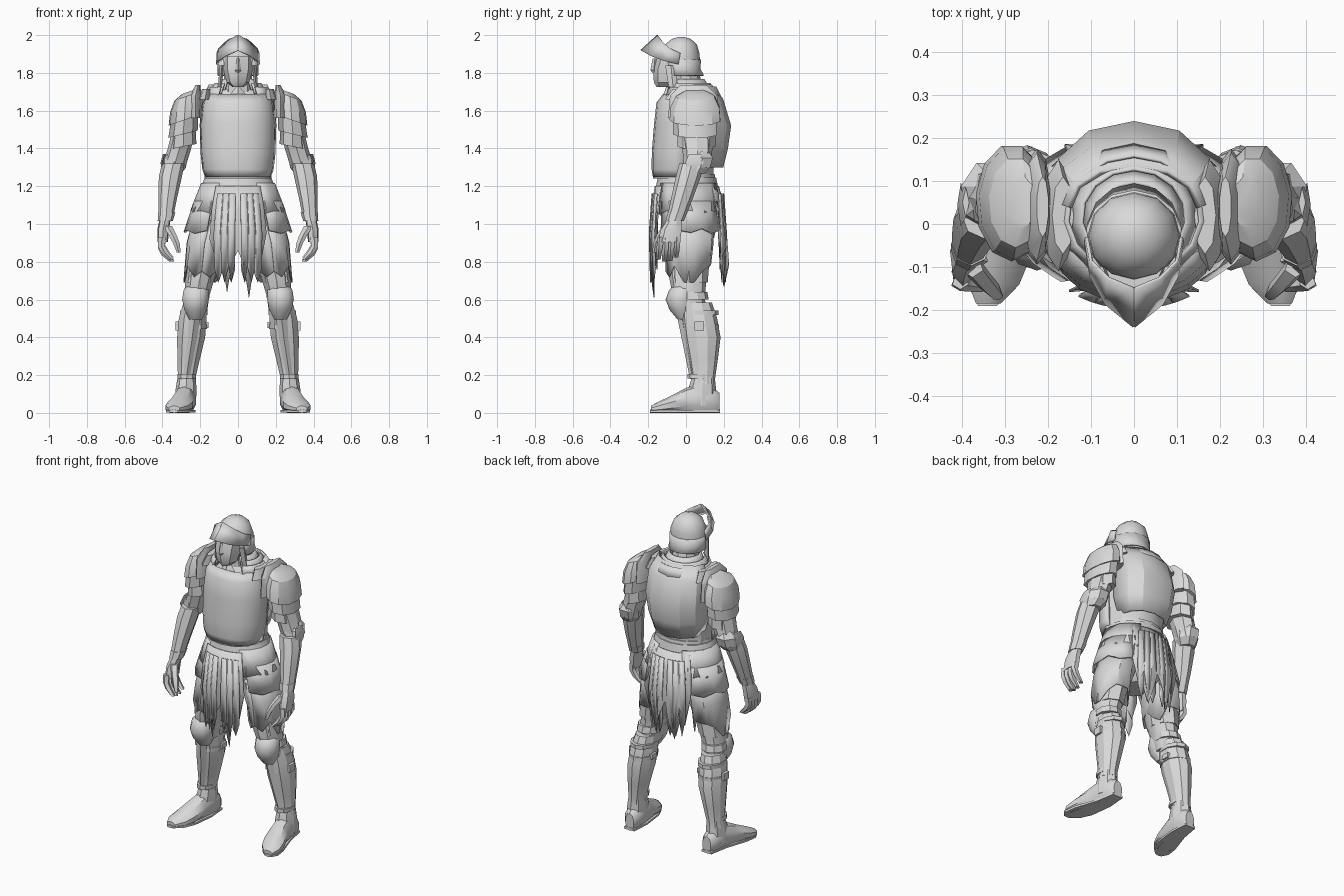
import bpy, bmesh, math, random
from mathutils import Vector

random.seed(4)
PI, TAU = math.pi, 2 * math.pi
steel = bpy.data.materials.new("worn_grey")
steel.diffuse_color = (0.7, 0.7, 0.7, 1)


def finish(name, bm, mirror=False, thick=0, angle=32):
    bmesh.ops.recalc_face_normals(bm, faces=bm.faces)
    me = bpy.data.meshes.new(name)
    bm.to_mesh(me)
    bm.free()
    me.materials.append(steel)
    ob = bpy.data.objects.new(name, me)
    bpy.context.collection.objects.link(ob)
    bpy.context.view_layer.objects.active = ob
    bpy.ops.object.select_all(action='DESELECT')
    ob.select_set(True)
    bpy.ops.object.shade_smooth_by_angle(angle=math.radians(angle))
    if thick:
        m = ob.modifiers.new("thickness", 'SOLIDIFY')
        m.thickness, m.offset = thick, 0
    if mirror:
        ob.modifiers.new("mirror", 'MIRROR')
    return ob


def loft(name, rings, n=10, arc=None, mirror=False, thick=0, hem=None,
         pleat=0, p=1.0, lengthwise=False, angle=32, tilt=0):
    """Rings of (x, y, z, rx, ry). Angle 0 faces front. An arc gives an open sheet;
    hem lists how far each column's lower edge drops; tilt lowers the outer side."""
    bm = bmesh.new()
    a0, a1 = arc or (0, TAU)
    cols = n + 1 if arc else n
    grid = []
    for k, (cx, cy, cz, rx, ry) in enumerate(rings):
        row = []
        for i in range(cols):
            a = a0 + (a1 - a0) * i / n
            s, c = math.sin(a), -math.cos(a)
            s = math.copysign(abs(s) ** p, s)
            c = math.copysign(abs(c) ** p, c)
            f = 1 + pleat * (-1) ** i * k / (len(rings) - 1)
            if lengthwise:
                co = (cx + rx * s, cy, max(0, cz + ry * c))
            else:
                drop = hem[i % len(hem)] if hem and k == len(rings) - 1 else 0
                co = (cx + rx * s * f, cy + ry * c * f, cz - drop - tilt * rx * s)
            row.append(bm.verts.new(co))
        grid.append(row)
    for r0, r1 in zip(grid, grid[1:]):
        for i in range(n):
            j = (i + 1) % cols
            bm.faces.new((r0[i], r0[j], r1[j], r1[i]))
    if not arc and not thick:
        bm.faces.new(grid[0])
        bm.faces.new(grid[-1])
    return finish(name, bm, mirror, thick, angle)


def box(name, at, size, mirror=True):
    bm = bmesh.new()
    bmesh.ops.create_cube(bm, size=1)
    for v in bm.verts:
        v.co = Vector(at) + Vector(v.co[i] * size[i] for i in range(3))
    return finish(name, bm, mirror)


# Head and helmet
loft("face_plate", [(0, -.10, 1.725, .03, .055), (0, -.095, 1.75, .06, .075),
                    (0, -.085, 1.82, .078, .09), (0, -.07, 1.89, .08, .08)], 8)
loft("nose", [(0, -.165, 1.875, .008, .012), (0, -.170, 1.815, .017, .018),
              (0, -.165, 1.80, .010, .012)], 4)
loft("helmet_dome", [(0, -.025, 1.99, .015, .015), (0, -.025, 1.98, .05, .05),
                     (0, -.027, 1.95, .085, .085), (0, -.028, 1.90, .105, .10),
                     (0, -.028, 1.86, .108, .102)], 12, angle=45)
loft("helmet_neck_guard", [(0, -.025, 1.87, .107, .099), (0, -.02, 1.82, .104, .092),
                           (0, -.015, 1.785, .105, .105)], 10, (.25 * PI, 1.75 * PI), thick=.01)
loft("cheek_strap", [(.085, -.08, 1.84, .012, .03), (.095, -.07, 1.74, .01, .024),
                     (.105, -.06, 1.67, .012, .015)], 4, mirror=True)

# Raised visor: a ridged beak wrapping the brow
bm = bmesh.new()
top = [(0, -.15, 2.0), (.06, -.125, 1.965), (.10, -.085, 1.93), (.11, -.03, 1.905)]
low = [(0, -.238, 1.92), (.065, -.185, 1.89), (.10, -.12, 1.865), (.112, -.04, 1.845)]
tv, lv = [[bm.verts.new(c) for c in row] for row in (top, low)]
for i in range(3):
    bm.faces.new((tv[i], tv[i + 1], lv[i + 1], lv[i]))
finish("raised_visor", bm, True, .008)

# Neck and layered collar
loft("neck", [(0, -.01, 1.84, .07, .07), (0, .01, 1.68, .09, .09)], 10)
for i in range(3):
    loft("collar_%d" % (i + 1), [(0, .01 + .005 * i, 1.765 - .02 * i, .088 + .033 * i, .085 + .026 * i),
                                 (0, .015 + .005 * i, 1.71 - .02 * i, .12 + .03 * i, .11 + .025 * i)],
         12, (.2 * PI, 1.8 * PI), thick=.008)
loft("throat_wedge", [(0, -.09, 1.725, .01, .015), (0, -.10, 1.67, .055, .025)], 4)

# Torso
loft("body", [(0, .03, 1.72, .11, .09), (0, .03, 1.66, .19, .13), (0, .02, 1.5, .20, .16),
              (0, .00, 1.32, .18, .145), (0, .00, 1.2, .175, .145)], 12)
loft("breastplate", [(0, .0, 1.685, .155, .115), (0, .0, 1.64, .18, .15), (0, .01, 1.53, .195, .172),
                     (0, .0, 1.38, .192, .174), (0, -.01, 1.29, .182, .165), (0, -.01, 1.25, .168, .158)],
     10, (-.5 * PI, .5 * PI), thick=.014, p=.85)
loft("backplate", [(0, .03, 1.735, .15, .10), (0, .04, 1.66, .188, .15), (0, .04, 1.52, .197, .192),
                   (0, .03, 1.40, .185, .185), (0, .03, 1.30, .15, .16)],
     6, (.52 * PI, 1.48 * PI), thick=.014, p=.9, angle=25)
loft("shoulder_strap", [(.165, .02, 1.715, .025, .09), (.175, .02, 1.66, .035, .13)], 8, mirror=True)
loft("waist_rim", [(0, -.01, 1.265, .178, .162), (0, -.01, 1.24, .180, .165)], 14)

# Shoulder armour: upright guard, sloping dome and two overlapping bands
loft("shoulder_guard", [(.212, .04, 1.735, .014, .07), (.225, .04, 1.68, .032, .125),
                        (.225, .04, 1.56, .035, .135)], 10, mirror=True)
loft("pauldron", [(.262, .05, 1.70, .035, .06), (.275, .05, 1.675, .062, .105),
                  (.280, .05, 1.62, .080, .132), (.284, .05, 1.55, .084, .137)], 11,
     mirror=True, tilt=.35, angle=25)
loft("upper_band", [(.282, .05, 1.58, .072, .12), (.291, .05, 1.475, .079, .118)], 9,
     mirror=True, tilt=.25)
loft("lower_band", [(.287, .055, 1.50, .062, .10), (.290, .055, 1.41, .070, .10)], 8,
     mirror=True, tilt=.2)

# Arms
loft("arm_sleeve", [(.285, .05, 1.5, .062, .09), (.31, .06, 1.40, .062, .08),
                    (.340, .06, 1.30, .062, .07)], 8, mirror=True)
loft("elbow_guard", [(.325, .075, 1.385, .045, .05), (.336, .07, 1.35, .067, .08),
                     (.340, .06, 1.30, .067, .075), (.35, .045, 1.265, .05, .055)],
     7, mirror=True, angle=20)
loft("elbow_wing", [(.390, .05, 1.37, .008, .035), (.402, .045, 1.325, .008, .05),
                    (.395, .04, 1.28, .008, .025)], 4, mirror=True)
loft("forearm_guard", [(.343, .03, 1.32, .060, .066), (.358, .012, 1.25, .061, .066),
                       (.372, -.02, 1.14, .050, .058), (.382, -.05, 1.04, .040, .048)],
     8, mirror=True, angle=25)
loft("wrist_cuff", [(.378, -.045, 1.06, .046, .052), (.385, -.06, 1.015, .040, .048)], 8, mirror=True)

# Hands with curled fingers
loft("palm", [(.385, -.055, 1.03, .030, .040), (.396, -.075, .97, .032, .058),
              (.398, -.088, .905, .028, .062)], 7, mirror=True)
for i in range(4):
    y, dz = -.042 - .031 * i, (.01, -.008, -.01, 0)[i]
    loft("finger_%d" % (i + 1), [(.403, y, .93, .02, .017), (.405, y - .003, .88 + dz, .02, .017),
                                 (.385, y - .006, .845 + dz, .021, .016),
                                 (.352, y - .01, .812 + dz, .014, .013)], 5, mirror=True)
loft("thumb", [(.375, -.10, .99, .026, .024), (.345, -.135, .94, .022, .022),
               (.325, -.155, .895, .018, .02), (.314, -.165, .85, .011, .012)], 5, mirror=True)

# Belt, hips and skirt plates
loft("belt", [(0, .005, 1.245, .182, .155), (0, .005, 1.18, .205, .168)], 14)
loft("hips", [(0, .01, 1.22, .18, .15), (0, .02, 1.05, .20, .155), (0, .02, .93, .15, .13),
              (0, .02, .88, .08, .09)], 12)
loft("upper_skirt_plate", [(0, .01, 1.215, .19, .162), (0, .015, 1.07, .247, .18)], 6,
     (.17 * PI, .86 * PI), True, .012, hem=(.02, 0, .01, 0, .015, 0, .03))
loft("lower_skirt_plate", [(0, .015, 1.12, .228, .172), (0, .02, .965, .283, .185)], 6,
     (.2 * PI, .82 * PI), True, .012, hem=(.0, .015, 0, .01, -.01, .015, 0))

# Torn cloth: broad folded strips front and back, short rags round the thighs
front_hem = (.08, .2, .12, .36, .2, .14, .22, .39, .15, .24, .05)
loft("front_cloth", [(0, .0, 1.2, .20, .162), (0, .0, 1.08, .23, .18), (0, .0, 1.0, .245, .183)],
     10, (-.2 * PI, .2 * PI), thick=.006, hem=front_hem, pleat=.05)
back_hem = (.05, .2, .12, .32, .2, .1, .22, .33, .12, .24, .05)
loft("back_cloth", [(0, .01, 1.2, .20, .162), (0, .01, 1.08, .24, .19), (0, .015, 1.0, .25, .202)],
     10, (.79 * PI, 1.21 * PI), thick=.006, hem=back_hem, pleat=.05)
for side, centre, depth in (("front", .1 * PI, -.01), ("back", .9 * PI, .03)):
    for k in range(3):
        a = centre + .16 * (k - 1)
        loft("%s_strip_%d" % (side, k + 1),
             [(0, depth, 1.16, .205, .17), (0, depth, .95, .24, .185),
              (0, depth, .82 - .03 * k, .23, .18)], 2, (a - .09, a + .09), True, .005,
             hem=(.02, .13 - .03 * k, 0))
thigh_hem = [random.choice((0, .03, .06, .09)) for _ in range(14)]
loft("thigh_rags", [(.145, .02, 1.02, .095, .12), (.176, .02, .90, .094, .125),
                    (.192, .015, .78, .094, .118)], 14, (.0, TAU - .001), True, .006,
     hem=thigh_hem, pleat=.03)

# Legs
loft("thigh", [(.12, .02, 1.0, .10, .12), (.165, .02, .85, .092, .112), (.20, .01, .72, .082, .10),
               (.218, .015, .62, .07, .085), (.225, .03, .54, .065, .075)], 10, mirror=True)
loft("thigh_guard", [(.19, .015, .79, .088, .108), (.207, .015, .69, .082, .10)], 8,
     mirror=True, angle=20)
loft("knee_guard", [(.215, -.01, .685, .045, .04), (.222, -.022, .65, .070, .068),
                    (.225, -.03, .60, .074, .078), (.225, -.025, .545, .062, .062),
                    (.225, -.01, .495, .035, .035)], 10, mirror=True, angle=50)
loft("knee_band", [(.22, .035, .64, .073, .078), (.224, .04, .60, .075, .08)], 10, mirror=True)
loft("greave", [(.228, .055, .585, .064, .082), (.24, .07, .50, .077, .095),
                (.248, .085, .40, .078, .098), (.262, .09, .28, .062, .078),
                (.272, .092, .18, .048, .062), (.275, .092, .15, .050, .064)], 10,
     mirror=True, angle=25)
loft("shin_ridge", [(.23, -.02, .50, .03, .025), (.245, .0, .38, .025, .02),
                    (.275, .035, .18, .016, .014)], 4, mirror=True)
for i, (x, z, r) in enumerate(((.235, .53, .076), (.241, .455, .080), (.271, .195, .052))):
    loft("greave_strap_%d" % (i + 1), [(x, .078, z + .012, r, r + .018),
                                       (x, .078, z - .012, r, r + .018)], 10, mirror=True)
box("upper_buckle", (.322, .07, .46), (.02, .05, .045))
box("lower_buckle", (.165, .09, .465), (.02, .045, .03))

# Boots, turned slightly outward
loft("ankle", [(.272, .092, .19, .048, .06), (.275, .085, .12, .056, .075),
               (.278, .085, .04, .054, .08)], 8, mirror=True)
loft("boot", [(.268, .178, .05, .03, .055), (.272, .15, .06, .05, .068), (.277, .07, .07, .057, .085),
              (.288, .0, .06, .060, .072), (.308, -.08, .04, .070, .05), (.325, -.14, .028, .062, .034),
              (.338, -.185, .02, .03, .018)], 10, mirror=True, lengthwise=True)
loft("boot_sole", [(.27, .18, .008, .04, .012), (.276, .06, .008, .058, .012),
                   (.308, -.08, .008, .075, .012), (.328, -.15, .008, .062, .012),
                   (.34, -.19, .008, .025, .010)], 6, mirror=True, lengthwise=True)
